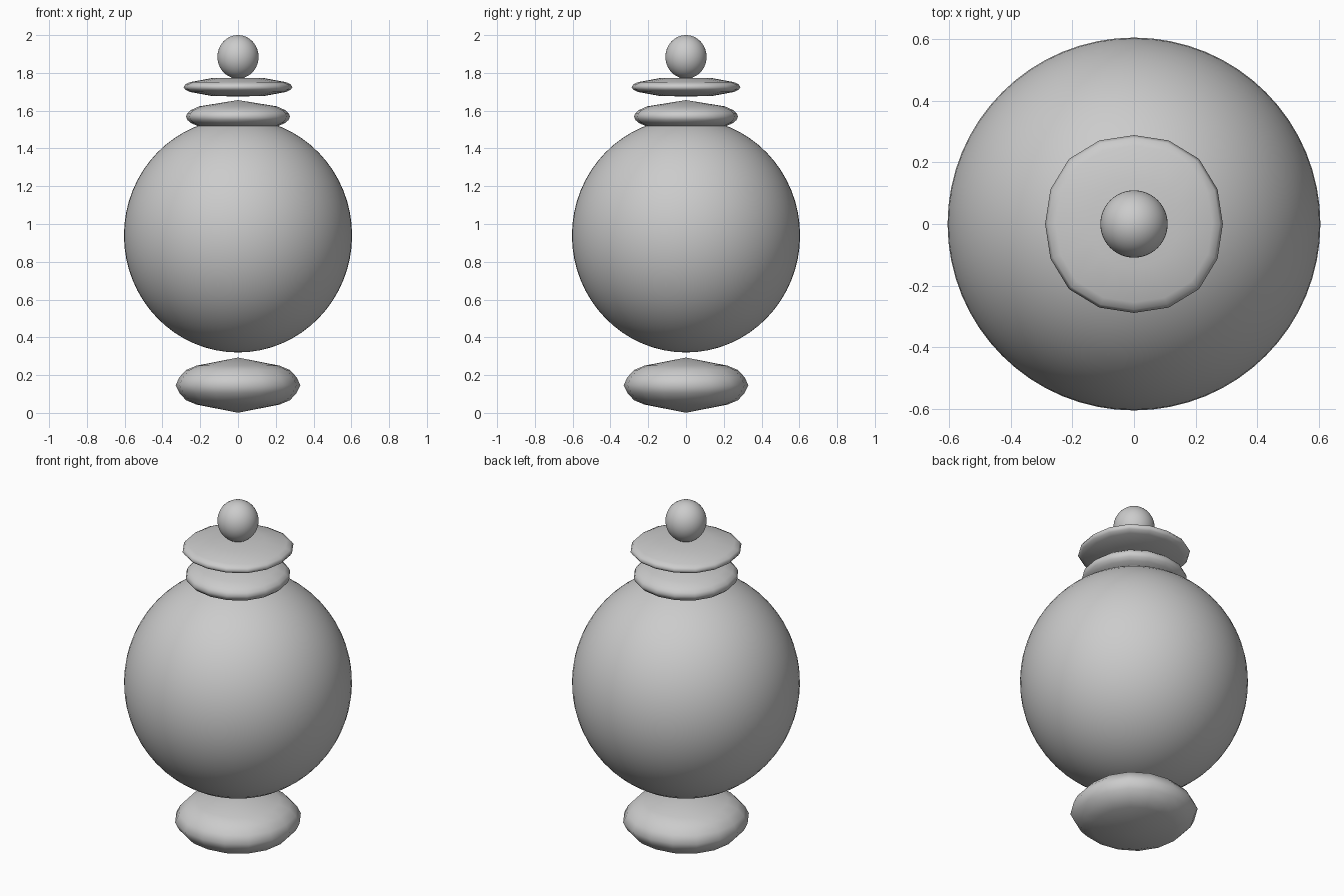
import bpy, bmesh, math

if "Cube" in bpy.data.objects:
    bpy.data.objects.remove(bpy.data.objects["Cube"])


def ball(name, radius, height_radius, z, segments, rings):
    bpy.ops.mesh.primitive_uv_sphere_add(segments=segments, ring_count=rings,
                                         radius=1, location=(0, 0, z))
    ob = bpy.context.object
    ob.name = name
    ob.scale = (radius, radius, height_radius)
    bpy.ops.object.shade_smooth()
    return ob


def cushion_disc(name, z, peak, profile, square=0.03, sides=16):
    """Faceted disc, mirrored about its mid plane, with slightly squared outline.
    profile: (radius, height) from the upper shoulder to the rim."""
    bm = bmesh.new()
    levels = profile + [(r, -h) for r, h in reversed(profile) if h > 0]
    rings = []
    for r, h in levels:
        ring = []
        for i in range(sides):
            a = 2 * math.pi * i / sides
            k = r * (1 + square * math.sin(2 * a) ** 2)
            ring.append(bm.verts.new((k * math.cos(a), k * math.sin(a), h)))
        rings.append(ring)
    top = bm.verts.new((0, 0, peak))
    bottom = bm.verts.new((0, 0, -peak))
    for i in range(sides):
        j = (i + 1) % sides
        bm.faces.new((top, rings[0][i], rings[0][j]))
        bm.faces.new((bottom, rings[-1][j], rings[-1][i]))
        for a, b in zip(rings, rings[1:]):
            bm.faces.new((a[i], b[i], b[j], a[j]))
    bmesh.ops.recalc_face_normals(bm, faces=bm.faces)
    for f in bm.faces:
        f.smooth = True
    mesh = bpy.data.meshes.new(name)
    bm.to_mesh(mesh)
    bm.free()
    ob = bpy.data.objects.new(name, mesh)
    ob.location.z = z
    bpy.context.collection.objects.link(ob)
    return ob


# foot under the body
cushion_disc("foot", 0.147, 0.146,
             [(0.22, 0.103), (0.275, 0.08), (0.31, 0.042), (0.33, 0)], 0.025)
# round body
ball("body", 0.604, 0.62, 0.94, 64, 32)
# neck collar resting on the body
cushion_disc("neck", 1.569, 0.087,
             [(0.205, 0.054), (0.25, 0.034), (0.268, 0.018), (0.275, 0)], 0.02)
# thin lid
cushion_disc("lid", 1.725, 0.05,
             [(0.14, 0.047), (0.254, 0.026), (0.278, 0.015), (0.288, 0)], 0.035)
# knob on the lid
ball("knob", 0.109, 0.115, 1.885, 48, 24)
